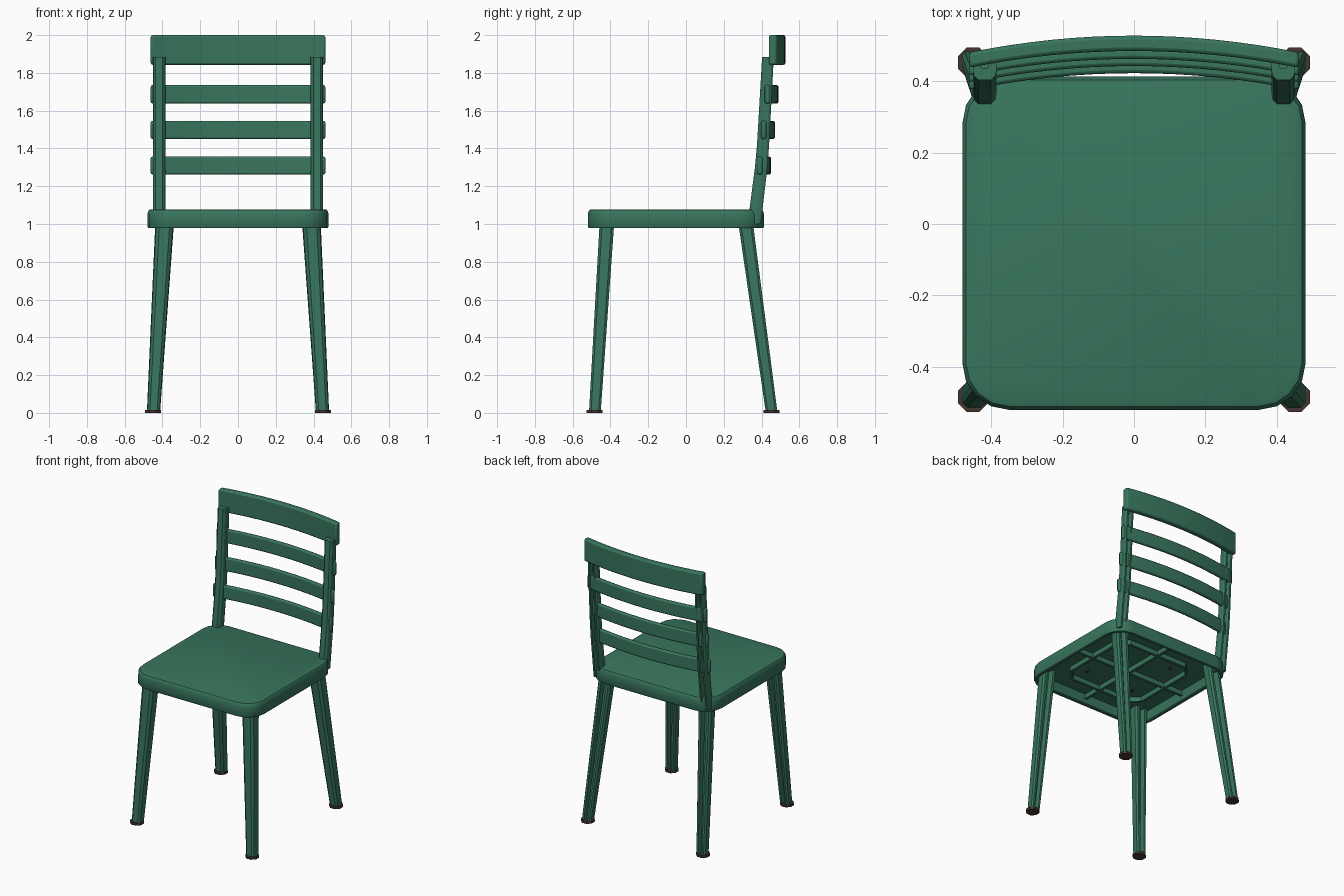
import bpy, bmesh, math

if "Cube" in bpy.data.objects:
    bpy.data.objects.remove(bpy.data.objects["Cube"])


def material(name, rgb):
    m = bpy.data.materials.new(name)
    m.diffuse_color = (*rgb, 1)
    m.use_nodes = True
    m.node_tree.nodes["Principled BSDF"].inputs["Base Color"].default_value = m.diffuse_color
    return m


GREEN = material("green_paint", (0.04, 0.18, 0.11))
DARK = material("dark_rubber", (0.06, 0.035, 0.03))


def loft(name, rings, mat=GREEN, loop=False, bevel=0.0):
    """Skin a list of equal-length point rings, capped or looped back to the start."""
    bm = bmesh.new()
    vs = [[bm.verts.new(p) for p in r] for r in rings]
    n = len(rings[0])
    pairs = list(zip(vs, vs[1:])) + ([(vs[-1], vs[0])] if loop else [])
    for a, b in pairs:
        for i in range(n):
            j = (i + 1) % n
            bm.faces.new((a[i], a[j], b[j], b[i]))
    if not loop:
        bm.faces.new(vs[0][::-1])
        bm.faces.new(vs[-1])
    bmesh.ops.recalc_face_normals(bm, faces=bm.faces)
    me = bpy.data.meshes.new(name)
    bm.to_mesh(me)
    bm.free()
    ob = bpy.data.objects.new(name, me)
    bpy.context.collection.objects.link(ob)
    me.materials.append(mat)
    bpy.ops.object.select_all(action='DESELECT')
    bpy.context.view_layer.objects.active = ob
    ob.select_set(True)
    bpy.ops.object.shade_smooth_by_angle(angle=math.radians(32))
    if bevel:
        b = ob.modifiers.new("bevel", 'BEVEL')
        b.width, b.segments, b.limit_method = bevel, 2, 'ANGLE'
        b.angle_limit = math.radians(40)
    return ob


def rounded(hx, y0, y1, r, z, inset=0.0, seg=4):
    """Rounded rectangle outline at height z."""
    pts = []
    rr = r - inset
    corners = [(hx - r, y1 - r, 0), (-hx + r, y1 - r, 90),
               (-hx + r, y0 + r, 180), (hx - r, y0 + r, 270)]
    for cx, cy, a0 in corners:
        for k in range(seg + 1):
            a = math.radians(a0 + 90 * k / seg)
            pts.append((cx + rr * math.cos(a), cy + rr * math.sin(a), z))
    return pts


def box(name, x0, x1, y0, y1, z0, z1):
    return loft(name, [[(x0, y0, z), (x1, y0, z), (x1, y1, z), (x0, y1, z)]
                       for z in (z0, z1)])


def disc(name, x, y, z0, z1, r, n=8):
    rings = [[(x + r * math.cos(math.tau * (k + .5) / n),
               y + r * math.sin(math.tau * (k + .5) / n), z) for k in range(n)]
             for z in (z0, z1)]
    return loft(name, rings, DARK)


# Seat: shallow shell, open underneath
profile = [(1.045, .038), (.985, .028), (.98, .022), (.98, .004), (.988, 0),
           (1.05, 0), (1.066, .004), (1.075, .010), (1.078, .018)]
loft("seat", [rounded(.48, -.52, .413, .13, z, i) for z, i in profile])

# Ribs under the seat
YC = -.055
ring = [(1.05, 0), (1.012, 0), (1.012, .018), (1.05, .018)]
loft("seat_rib_ring", [rounded(.31, YC - .30, YC + .30, .08, z, i, 1) for z, i in ring],
     loop=True)
box("seat_rib_across", -.45, .45, YC - .009, YC + .009, 1.012, 1.05)
box("seat_rib_lengthwise", -.009, .009, -.49, .385, 1.012, 1.05)
for sx in (-1, 1):
    for sy in (-1, 1):
        disc("seat_screw", sx * .19, YC + sy * .19, 1.035, 1.05, .011)

# Channel section shared by legs and uprights: chamfered front, groove at the back
HALF = [(.55, -1), (.9, -.65), (1, -.2), (1, .65), (.78, 1), (.42, 1), (.28, .1)]
CHANNEL = HALF + [(-x, y) for x, y in reversed(HALF)]


def channel(name, stations):
    """stations: (x, y, z, half width, half depth)"""
    return loft(name, [[(x + u * w, y + v * d, z) for u, v in CHANNEL]
                       for x, y, z, w, d in stations])


for s, side in ((-1, "left"), (1, "right")):
    # Splayed legs with rubber feet
    for part, ytop, ybot in (("front", -.416, -.482), ("back", .31, .452)):
        channel(f"{part}_leg_{side}", [(s * .447, ybot, .012, .035, .031),
                                       (s * .386, ytop, 1.047, .05, .039)])
        disc(f"{part}_foot_{side}", s * .45, ybot - .002 if ytop < 0 else ybot,
             0, .016, .0455)
    # Back uprights with a gentle bend
    channel(f"back_upright_{side}", [(s * .418, .361, 1.0, .033, .035),
                                     (s * .418, .398, 1.30, .033, .033),
                                     (s * .418, .408, 1.42, .033, .032),
                                     (s * .418, .434, 1.885, .033, .031)])


def slat(name, z0, z1, yfront, thick, bow, bevel):
    """Bowed crosspiece; yfront is the front face at the ends."""
    n, hx = 16, .462
    rings = []
    for k in range(n + 1):
        x = -hx + 2 * hx * k / n
        y = yfront + bow * (1 - (x / hx) ** 2)
        rings.append([(x, y, z0), (x, y + thick, z0), (x, y + thick, z1), (x, y, z1)])
    return loft(name, rings, bevel=bevel)


# Backrest crosspieces
slat("back_slat_lower", 1.262, 1.357, .375, .028, .047, .009)
slat("back_slat_middle", 1.450, 1.546, .395, .028, .047, .009)
slat("back_slat_upper", 1.638, 1.735, .415, .028, .047, .009)
slat("back_top_rail", 1.843, 2.0, .437, .043, .047, .01)
